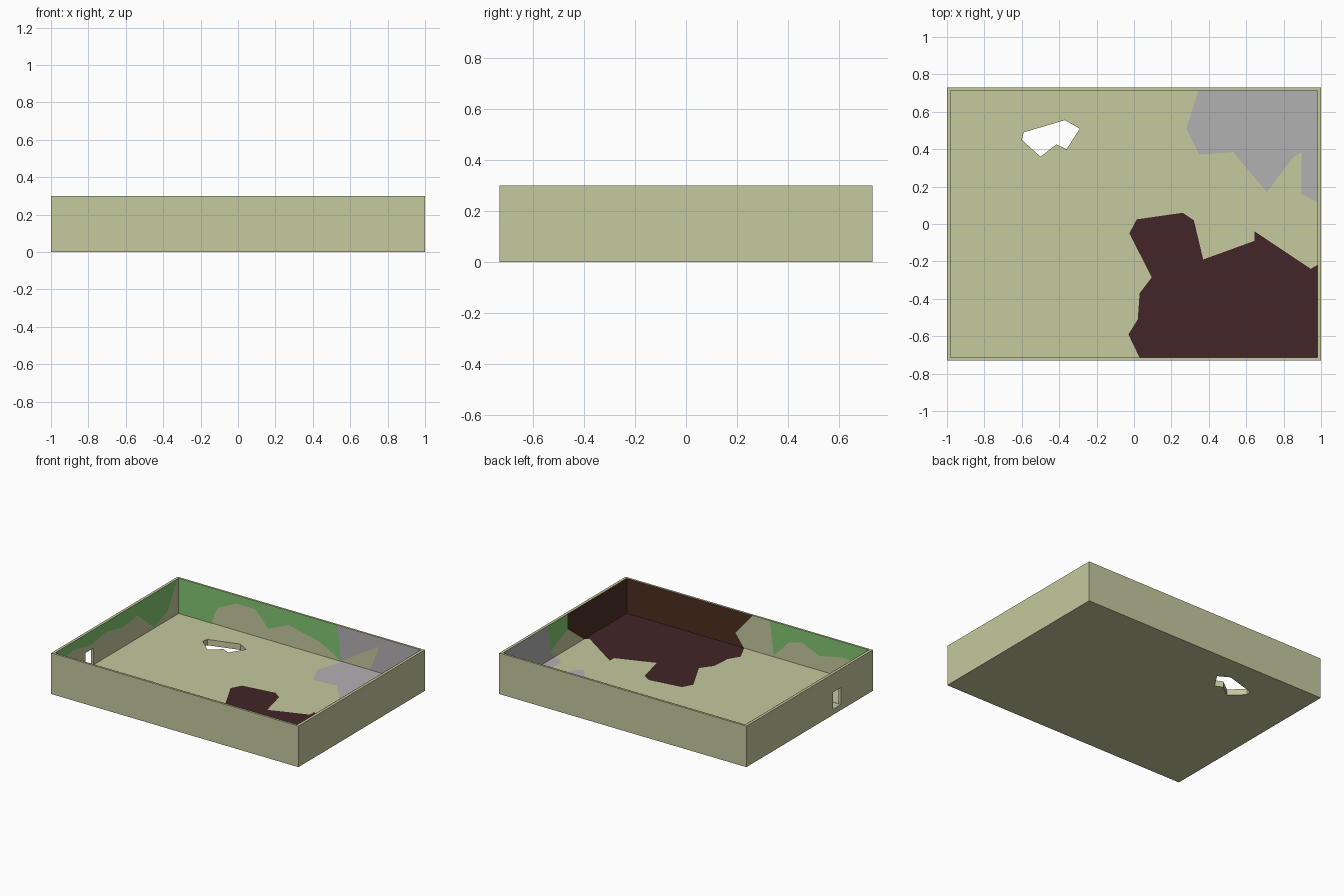
import bpy, bmesh
from mathutils import Vector

if "Cube" in bpy.data.objects:
    bpy.data.objects.remove(bpy.data.objects["Cube"])

HX, HY, H = 1.0, 0.73, 0.30       # outer half sizes and height
IX, IY, F = 0.98, 0.715, 0.043    # inner half sizes and floor level


def material(name, rgb):
    m = bpy.data.materials.new(name)
    m.diffuse_color = (*rgb, 1)
    m.use_nodes = True
    m.node_tree.nodes["Principled BSDF"].inputs["Base Color"].default_value = m.diffuse_color
    return m


KHAKI = material("khaki", (0.56, 0.585, 0.34))
MAROON = material("maroon", (0.055, 0.018, 0.021))
BROWN = material("brown", (0.072, 0.028, 0.015))
GREEN = material("green", (0.23, 0.57, 0.17))
GREY = material("grey", (0.45, 0.44, 0.45))


def make_object(name, bm, mat):
    me = bpy.data.meshes.new(name)
    bm.to_mesh(me)
    bm.free()
    ob = bpy.data.objects.new(name, me)
    bpy.context.collection.objects.link(ob)
    me.materials.append(mat)
    return ob


def prism(name, outline, z0, z1, mat=KHAKI):
    bm = bmesh.new()
    f = bm.faces.new([bm.verts.new((x, y, z0)) for x, y in outline])
    r = bmesh.ops.extrude_face_region(bm, geom=[f])
    for v in r["geom"]:
        if isinstance(v, bmesh.types.BMVert):
            v.co.z = z1
    bmesh.ops.recalc_face_normals(bm, faces=bm.faces)
    return make_object(name, bm, mat)


def rect(x0, x1, y0, y1):
    return [(x0, y0), (x1, y0), (x1, y1), (x0, y1)]


# Open-topped shell with a broken hole in the floor and a small doorway
shell = prism("room_shell", rect(-HX, HX, -HY, HY), 0, H)
hole = [(-.60, .45), (-.59, .49), (-.37, .555), (-.29, .51),
        (-.36, .40), (-.415, .425), (-.50, .36)]
cutters = [
    prism("room_cavity", rect(-IX, IX, -IY, IY), F, H + 0.2),
    prism("floor_hole", hole, -0.1, 0.15),
    prism("doorway", rect(-1.1, -0.9, -.36, -.27), F - 0.002, 0.165),
]
bpy.context.view_layer.objects.active = shell
for c in cutters:
    mod = shell.modifiers.new(c.name, "BOOLEAN")
    mod.operation = "DIFFERENCE"
    mod.solver = "EXACT"
    mod.object = c
    bpy.ops.object.modifier_apply(modifier=mod.name)
for c in cutters:
    bpy.data.objects.remove(c)

# Each inner surface: map 2D points to 3D, plus its inward normal
E = 0.0015
SURFACES = {
    "floor": (lambda a, b: (a, b, F + E), (0, 0, 1)),
    "back": (lambda a, b: (a, IY - E, b), (0, -1, 0)),
    "front": (lambda a, b: (a, -IY + E, b), (0, 1, 0)),
    "left": (lambda a, b: (-IX + E, a, b), (1, 0, 0)),
    "right": (lambda a, b: (IX - E, a, b), (-1, 0, 0)),
}


def patch(surface, label, mat, outline):
    place, normal = SURFACES[surface]
    bm = bmesh.new()
    f = bm.faces.new([bm.verts.new(place(a, b)) for a, b in outline])
    f.normal_update()
    if f.normal.dot(Vector(normal)) < 0:
        f.normal_flip()
    return make_object(f"{surface}_{label}_patch", bm, mat)


# Floor patches
patch("floor", "maroon", MAROON, [
    (IX, -IY), (.03, -IY), (-.03, -.59), (.02, -.51), (.03, -.37),
    (.095, -.285), (-.025, -.05), (.015, .025), (.26, .06), (.32, .02),
    (.37, -.19), (.645, -.09), (.645, -.04), (.945, -.24), (IX, -.22)])
patch("floor", "grey", GREY, [
    (IX, IY), (.345, IY), (.28, .51), (.35, .37), (.53, .385),
    (.71, .17), (.85, .355), (.895, .385), (.895, .16), (IX, .115)])

# Back wall patches
patch("back", "green", GREEN, [
    (-IX, H), (-IX, F), (-.71, F), (-.69, .116), (-.66, .17), (-.515, .24),
    (-.36, .24), (-.255, .125), (-.09, .197), (.166, .14), (.336, F), (.304, H)])
patch("back", "grey", GREY, [
    (.304, H), (.336, F), (.52, .163), (.644, .233), (.57, F), (IX, F), (IX, H)])

# Right wall patches
patch("right", "brown", BROWN, [
    (-IY, H), (-IY, F), (-.22, F), (-.03, .19), (-.03, H)])
patch("right", "green", GREEN, [(.2, H), (-.03, H), (-.03, .19), (.17, .105)])
patch("right", "grey", GREY, [
    (IY, H), (.2, H), (.17, .105), (.115, F), (IY, F)])

# Front wall patches
patch("front", "brown", BROWN, [
    (IX, H), (IX, F), (.03, F), (.10, .137), (-.04, H)])
patch("front", "green", GREEN, [
    (-.18, H), (-.21, .05), (-.33, .18), (-.44, .21), (-.58, .15),
    (-.78, .19), (-IX, .15), (-IX, H)])

# Left wall patch
patch("left", "green", GREEN, [
    (-IY, H), (-IY, .2), (-.51, .24), (-.30, .2), (-.13, .23), (.06, .19),
    (.236, .21), (.43, .05), (.58, .107), (.70, H)])
